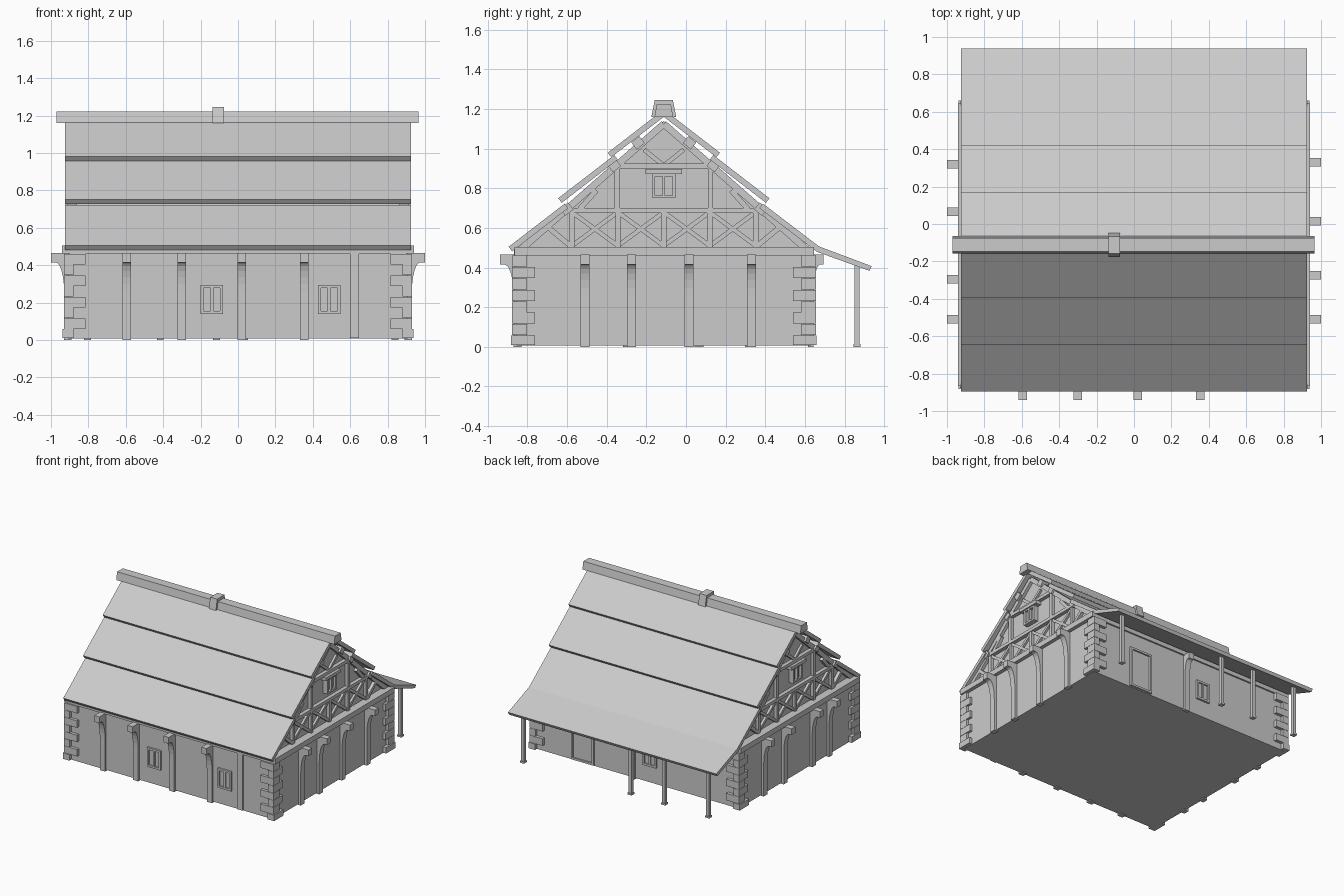
import bpy, math
from mathutils import Vector

if "Cube" in bpy.data.objects:
    bpy.data.objects.remove(bpy.data.objects["Cube"])

C = -0.112  # y of the ridge


def mesh(name, verts, faces):
    me = bpy.data.meshes.new(name)
    me.from_pydata(verts, [], faces)
    ob = bpy.data.objects.new(name, me)
    bpy.context.collection.objects.link(ob)
    import bmesh
    bm = bmesh.new()
    bm.from_mesh(me)
    bmesh.ops.recalc_face_normals(bm, faces=bm.faces)
    bm.to_mesh(me)
    bm.free()
    return ob


def prism(name, pts, a, b, place=lambda u, v, t: (t, u, v)):
    """Extrude a closed (u, v) profile from a to b; default profile is in y, z."""
    n = len(pts)
    verts = [place(u, v, t) for t in (a, b) for u, v in pts]
    faces = [tuple(range(n)), tuple(range(n, 2 * n))]
    faces += [(i, (i + 1) % n, n + (i + 1) % n, n + i) for i in range(n)]
    return mesh(name, verts, faces)


def box(name, x0, x1, y0, y1, z0, z1):
    return prism(name, [(y0, z0), (y1, z0), (y1, z1), (y0, z1)], x0, x1)


def bar(name, p, q, w, a, b):
    """Straight timber between two (y, z) points, from x = a to b."""
    p, q = Vector(p), Vector(q)
    d = (q - p).normalized()
    n = Vector((-d.y, d.x)) * w / 2
    return prism(name, [p - n, q - n, q + n, p + n], a, b)


# Stone ground floor and attic body
box("ground_floor_walls", -0.91, 0.91, -0.855, 0.63, 0.008, 0.465)
box("wall_plate", -0.9, 0.9, -0.868, 0.643, 0.46, 0.5)
prism("attic_body", [(C - 0.745, 0.48), (C + 0.745, 0.48), (C, 1.14)], -0.875, 0.875)

# Corner quoins: courses alternate their long side
for sx in (-1, 1):
    for sy in (-1, 1):
        ye = -0.878 if sy < 0 else 0.655
        for i in range(8):
            long_x = 0.115 if i % 2 else 0.05
            long_y = 0.075 if i % 2 else 0.115
            z = i * 0.0575
            grow = 0.008 if i == 0 else 0
            xs = sorted((sx * (0.93 + grow), sx * (0.93 - long_x)))
            ys = sorted((ye + sy * grow / 2, ye - sy * long_y))
            box("corner_quoin", *xs, *ys, z + (0.002 if i else 0.01), z + 0.0575)

# Buttress posts with curved brackets (profile: outward distance, height)
arc = [(0.02 + 0.045 * (1 - math.cos(t)), 0.26 + 0.155 * math.sin(t))
       for t in (i * math.pi / 12 for i in range(7))]
profile = [(-0.02, 0), (0.02, 0)] + arc + [(0.09, 0.415), (0.09, 0.465), (-0.02, 0.465)]


def post(x, y, side):
    c = x if side in "fb" else y
    place = {"f": lambda u, v, t: (t, -0.85 - u, v),
             "b": lambda u, v, t: (t, 0.63 + u * 0.7, v),
             "r": lambda u, v, t: (0.91 + u, t, v),
             "l": lambda u, v, t: (-0.91 - u, t, v)}[side]
    prism("bracket_post", profile, c - 0.023, c + 0.023, place)


for x in (-0.595, -0.3, 0.02, 0.355):
    post(x, 0, "f")
post(0.03, 0, "b")
for y in (-0.51, -0.275, 0.015, 0.33):
    post(0, y, "r")
for y in (-0.51, -0.295, 0.065, 0.32):
    post(0, y, "l")
box("plain_post", 0.6, 0.647, -0.865, -0.84, 0.01, 0.46)


# Windows and door on the front and back walls
def opening(name, x, w, z0, z1, y, s, mullion=True):
    def part(n, a, b, c, d, depth):
        box(n, a, b, *sorted((y - s * 0.01, y + s * depth)), c, d)
    f = 0.016
    part(name + "_panel", x - w, x + w, z0, z1, 0.004)
    for a, b in ((x - w, x - w + f), (x + w - f, x + w)):
        part(name + "_jamb", a, b, z0, z1, 0.016)
    for c, d in ((z0, z0 + f), (z1 - f, z1)):
        part(name + "_rail", x - w, x + w, c, d, 0.016)
    if mullion:
        part(name + "_mullion", x - 0.008, x + 0.008, z0, z1, 0.013)


opening("window", -0.14, 0.06, 0.14, 0.295, -0.855, -1)
opening("window", 0.487, 0.06, 0.14, 0.295, -0.855, -1)
opening("window", -0.125, 0.06, 0.14, 0.295, 0.63, 1)
opening("door", 0.47, 0.1, 0.015, 0.34, 0.63, 1, False)

# Timber-framed gables, same on both ends
for s in (-1, 1):
    def timber(name, p, q, w=0.026, out=0.9):
        bar(name, p, q, w, *sorted((s * 0.86, s * out)))

    box("tie_beam", *sorted((s * 0.86, s * 0.94)), -0.865, 0.645, 0.462, 0.505)
    timber("lower_rail", (C - 0.5, 0.688), (C + 0.5, 0.688), out=0.905)
    timber("collar_beam", (C - 0.25, 0.912), (C + 0.25, 0.912), out=0.905)
    cols = [C + k * 0.232 for k in (-2, -1, 0, 1, 2)]
    for y in cols:
        timber("stud", (y, 0.5), (y, 0.69))
    for a, b in zip(cols, cols[1:]):
        timber("cross_brace", (a, 0.51), (b, 0.68), 0.022, 0.892)
        timber("cross_brace", (a, 0.68), (b, 0.51), 0.022, 0.894)
    for m in (-1, 1):
        timber("rafter", (C + m * 0.74, 0.475), (C, 1.125), 0.035)
        timber("upper_stud", (C + m * 0.235, 0.69), (C + m * 0.235, 0.912))
        timber("side_brace", (C + m * 0.425, 0.695), (C + m * 0.34, 0.79))
        timber("side_brace", (C + m * 0.46, 0.50), (C + m * 0.58, 0.60))
        timber("top_brace", (C, 0.915), (C + m * 0.1, 0.995), 0.022, 0.892)
        for d, z in ((0.49, 0.695), (0.25, 0.915), (0.13, 1.03)):
            timber("purlin_end", (C + m * (d + 0.02), z - 0.016), (C + m * (d - 0.02), z + 0.016), 0.045, 0.915)
    # Gable window
    timber("gable_window_lintel", (C - 0.093, 0.885), (C + 0.093, 0.885), 0.026, 0.925)
    timber("gable_window_panel", (C - 0.055, 0.812), (C + 0.055, 0.812), 0.12, 0.895)
    for k in (-1, 0, 1):
        timber("gable_window_bar", (C + k * 0.051, 0.75), (C + k * 0.051, 0.875), 0.014, 0.915)
    for z in (0.757, 0.868):
        timber("gable_window_bar", (C - 0.058, z), (C + 0.058, z), 0.014, 0.915)

# Three overlapping roof tiers on each slope
slope = 0.77
n = Vector((slope, 1)).normalized() * 0.029
for m in (-1, 1):
    for i, (d0, z0, d1) in enumerate(((0.783, 0.505, 0.5), (0.533, 0.75, 0.25), (0.283, 0.98, 0.0))):
        if m == 1 and i == 0:
            continue
        z1 = z0 + (d0 - d1) * slope
        pts = [(d0, z0), (d1, z1), (d1 - n.x, z1 - n.y), (d0 - n.x, z0 - n.y)]
        if d1 == 0:
            pts = [(d0, z0), (0, z1), (0, z1 - 0.037), (d0 - n.x, z0 - n.y)]
        prism("roof_tier", [(C + m * d, z) for d, z in pts], -0.925, 0.925)

# Lowest rear tier runs on into the porch roof
prism("porch_roof", [(0.388, 0.723), (0.671, 0.507), (0.937, 0.407),
                     (0.925, 0.384), (0.66, 0.48), (0.37, 0.70)], -0.925, 0.925)
for x in (0.84, -0.115, -0.415, -0.805):
    box("porch_post", x - 0.013, x + 0.013, 0.85, 0.876, 0, 0.415)
    box("porch_post_foot", x - 0.018, x + 0.018, 0.845, 0.881, 0, 0.014)

# Ridge cap and its collar
prism("ridge_cap", [(C - 0.047, 1.16), (C + 0.047, 1.16), (C + 0.036, 1.222), (C - 0.036, 1.222)], -0.97, 0.965)
prism("ridge_collar", [(C - 0.063, 1.16), (C + 0.063, 1.16), (C + 0.046, 1.245), (C - 0.046, 1.245)], -0.136, -0.074)
